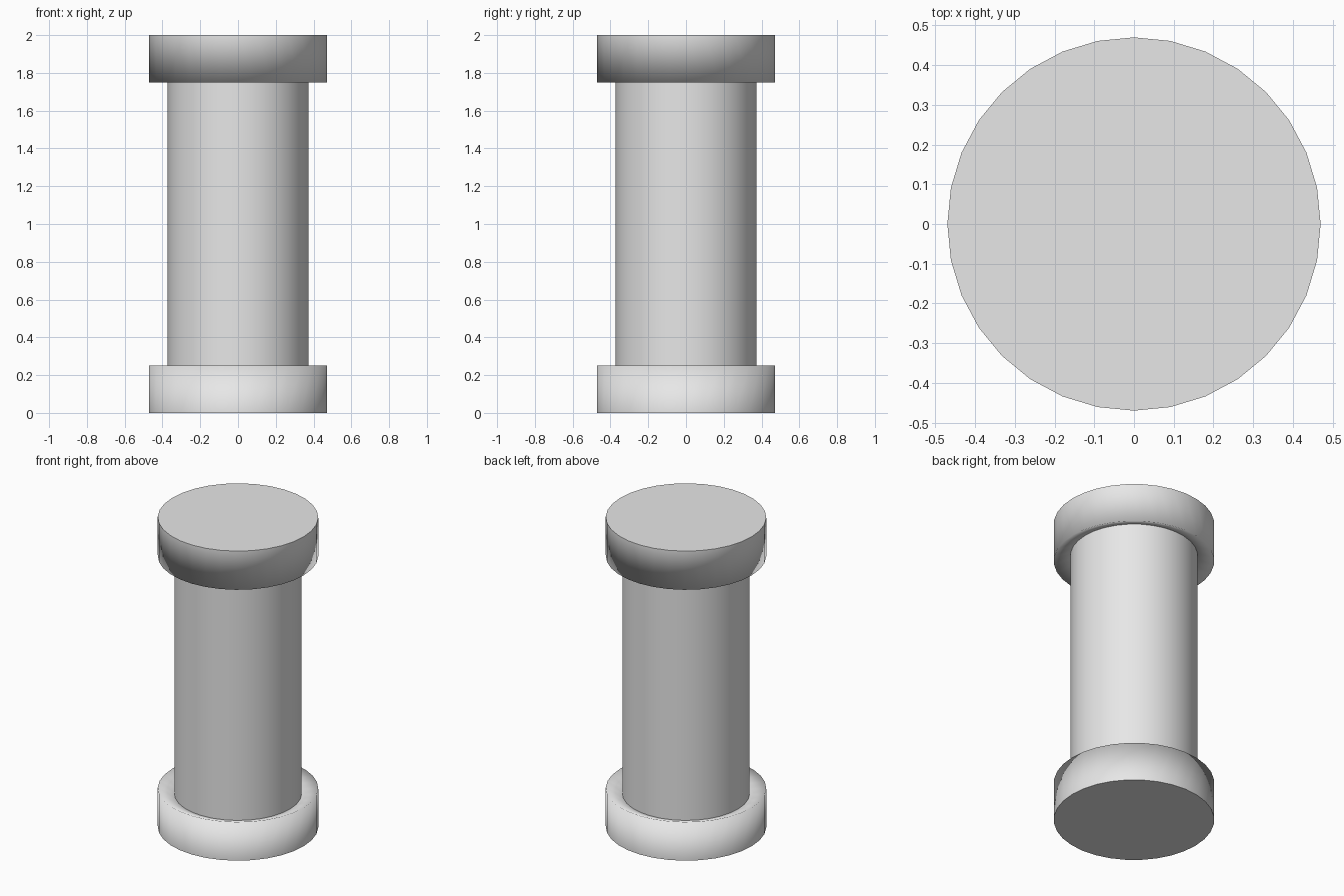
import bpy
import bmesh
from math import radians
from mathutils import Matrix, Vector

SIDES = 32
RIM_R, SHAFT_R = 0.47, 0.373
RIM_H, DISH_Z, HEIGHT = 0.25, 0.215, 2.0

cube = bpy.data.objects.get("Cube")
if cube:
    bpy.data.objects.remove(cube, do_unlink=True)

# One plain grey for every part
grey = bpy.data.materials.new("plain_grey")
grey.use_nodes = True
grey.diffuse_color = (0.8, 0.8, 0.8, 1)
grey.node_tree.nodes["Principled BSDF"].inputs["Base Color"].default_value = (0.8, 0.8, 0.8, 1)


def lathe(name, profile, cap_ends, sharp_rings):
    """Turn (radius, height) points about z; listed rings keep hard edges."""
    bm = bmesh.new()
    rings = []
    for radius, z in profile:
        start = Vector((radius, 0, z))
        rings.append([bm.verts.new(Matrix.Rotation(radians(360 * i / SIDES), 3, "Z") @ start)
                      for i in range(SIDES)])
    for low, high in zip(rings, rings[1:]):
        for i in range(SIDES):
            j = (i + 1) % SIDES
            bm.faces.new((low[i], low[j], high[j], high[i]))
    for end in cap_ends:
        bm.faces.new(rings[end])
    bmesh.ops.recalc_face_normals(bm, faces=bm.faces)
    for face in bm.faces:
        face.smooth = True
    for index in sharp_rings:
        ring = rings[index]
        for i in range(SIDES):
            edge = bm.edges.get((ring[i], ring[(i + 1) % SIDES]))
            if edge:
                edge.smooth = False
    mesh = bpy.data.meshes.new(name)
    bm.to_mesh(mesh)
    bm.free()
    mesh.materials.append(grey)
    obj = bpy.data.objects.new(name, mesh)
    bpy.context.collection.objects.link(obj)
    return obj


# Base flange: flat underside, softly shaded rim, shallow dish towards the shaft
flange = [(RIM_R, 0), (RIM_R, RIM_H), (SHAFT_R, DISH_Z)]
lathe("base_flange", flange, [0], [0])

# Top flange: the same profile turned upside down
lathe("top_flange", [(r, HEIGHT - z) for r, z in flange], [0], [0])

# Shaft between the two dishes
lathe("shaft", [(SHAFT_R, DISH_Z), (SHAFT_R, HEIGHT - DISH_Z)], [], [])
